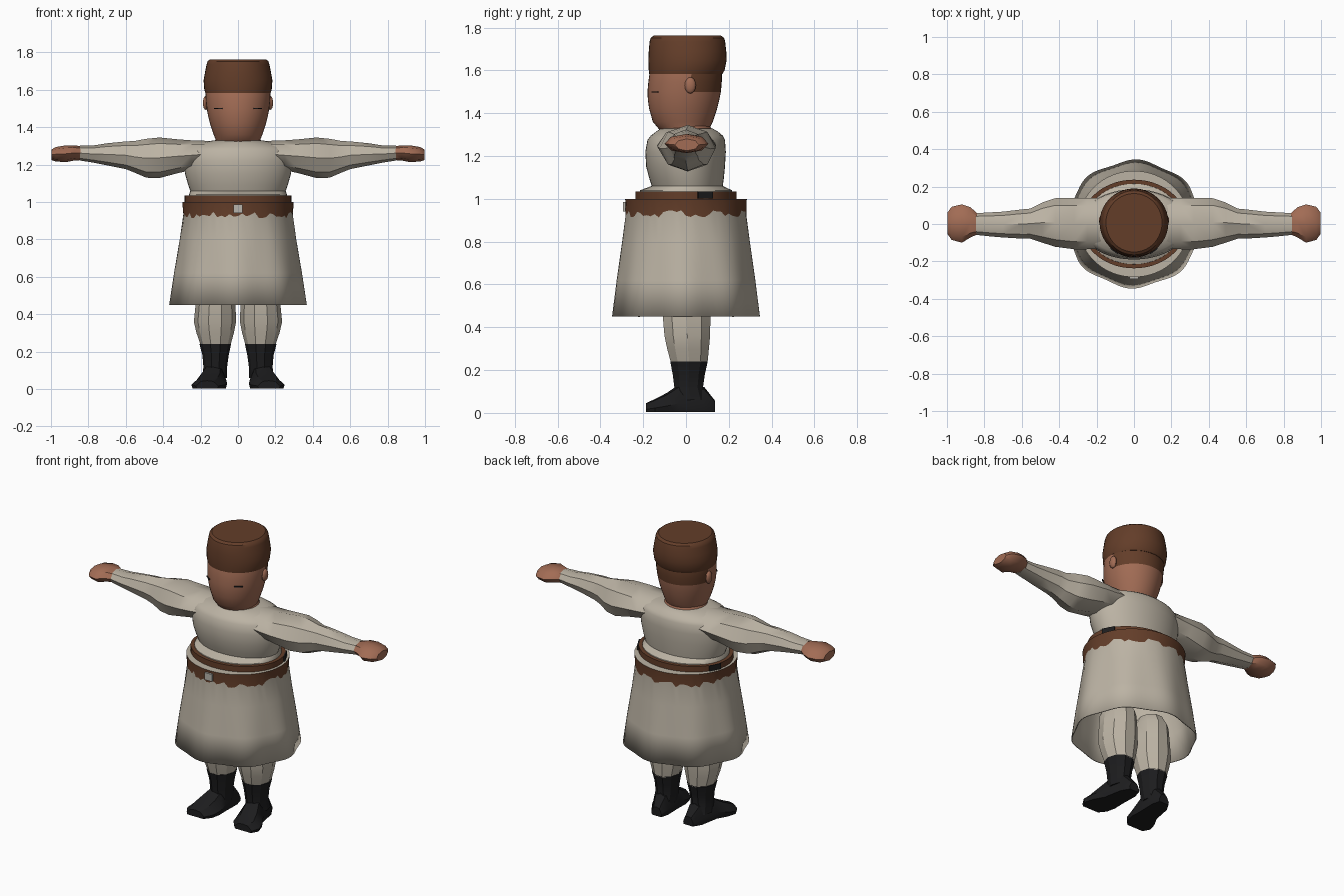
import bpy, bmesh, math, random
from mathutils import Vector, Matrix

if "Cube" in bpy.data.objects:
    bpy.data.objects.remove(bpy.data.objects["Cube"])

random.seed(4)


def material(name, rgb):
    m = bpy.data.materials.new(name)
    m.diffuse_color = (*rgb, 1)
    m.use_nodes = True
    m.node_tree.nodes["Principled BSDF"].inputs["Base Color"].default_value = m.diffuse_color
    return m


CLOTH = material("cream cloth", (0.50, 0.45, 0.37))
SKIN = material("skin", (0.36, 0.15, 0.09))
BROWN = material("brown leather", (0.125, 0.047, 0.022))
BLACK = material("black leather", (0.012, 0.012, 0.013))
METAL = material("pale buckle", (0.48, 0.46, 0.42))


def finish(bm, name, mats, rule=None, angle=35):
    bmesh.ops.recalc_face_normals(bm, faces=bm.faces)
    if rule:
        for f in bm.faces:
            f.material_index = rule(f.calc_center_median())
    me = bpy.data.meshes.new(name)
    bm.to_mesh(me)
    bm.free()
    ob = bpy.data.objects.new(name, me)
    bpy.context.collection.objects.link(ob)
    for m in mats:
        me.materials.append(m)
    bpy.ops.object.select_all(action='DESELECT')
    ob.select_set(True)
    bpy.context.view_layer.objects.active = ob
    bpy.ops.object.shade_smooth_by_angle(angle=math.radians(angle))
    return ob


def skin_rings(rings, cap_start=True, cap_end=True):
    bm = bmesh.new()
    loops = [[bm.verts.new(p) for p in r] for r in rings]
    n = len(loops[0])
    for a, b in zip(loops, loops[1:]):
        for i in range(n):
            j = (i + 1) % n
            bm.faces.new((a[i], a[j], b[j], b[i]))
    if cap_start:
        bm.faces.new(loops[0])
    if cap_end:
        bm.faces.new(loops[-1])
    return bm


def loft(sections, axis, n, phase=0.0):
    """Sections are (position, low a, high a, low b, high b) along an axis."""
    rings = []
    for pos, a0, a1, b0, b1 in sections:
        ring = []
        for i in range(n):
            t = 2 * math.pi * i / n + phase
            a = (a0 + a1) / 2 + (a1 - a0) / 2 * math.cos(t)
            b = (b0 + b1) / 2 + (b1 - b0) / 2 * math.sin(t)
            ring.append({'z': (a, b, pos), 'x': (pos, a, b), 'y': (a, pos, b)}[axis])
        rings.append(ring)
    return skin_rings(rings)


def upright(rows):
    return [(z, -x, x, y0, y1) for z, x, y0, y1 in rows]


def mirrored(bm, side):
    bm.transform(Matrix.Scale(side, 4, (1, 0, 0)))
    return bm


def box(name, size, loc, mat, turn=0):
    bm = bmesh.new()
    bmesh.ops.create_cube(bm, size=1)
    bm.transform(Matrix.Translation(loc) @ Matrix.Rotation(turn, 4, 'Z') @ Matrix.Diagonal((*size, 1)))
    return finish(bm, name, [mat])


# head with face, hair at the back
head = upright([(1.30, .115, -.10, .09), (1.33, .118, -.13, .11), (1.36, .130, -.155, .125),
                (1.42, .150, -.172, .145), (1.46, .160, -.178, .155), (1.50, .167, -.180, .163),
                (1.545, .172, -.176, .167), (1.59, .174, -.170, .168), (1.62, .17, -.16, .16)])
finish(loft(head, 'z', 40), "head", [SKIN, BROWN],
       lambda c: 1 if c.z > 1.50 and c.y > .03 else 0)

# tall round cap
cap = upright([(1.583, .174, -.172, .170), (1.60, .180, -.174, .180), (1.65, .184, -.176, .190),
               (1.69, .177, -.174, .188), (1.735, .168, -.170, .183), (1.752, .163, -.165, .178),
               (1.763, .150, -.150, .163)])
finish(loft(cap, 'z', 40), "cap", [BROWN])

# neck
neck = upright([(1.28, .155, -.145, .14), (1.32, .130, -.13, .125), (1.335, .12, -.115, .115),
                (1.40, .105, -.10, .10)])
finish(loft(neck, 'z', 28), "neck", [SKIN])

# torso
torso = upright([(1.0, .265, -.22, .22), (1.04, .262, -.215, .215), (1.06, .255, -.160, .172),
                 (1.09, .266, -.170, .176), (1.15, .283, -.186, .182), (1.22, .292, -.190, .186),
                 (1.275, .286, -.180, .182), (1.295, .262, -.165, .172), (1.315, .20, -.138, .148),
                 (1.328, .14, -.120, .125)])
finish(loft(torso, 'z', 44), "torso", [CLOTH])

# skirt with a jagged belt edge and a wavy hem
N = 80
jag = [random.uniform(.912, .948) for _ in range(N)]
rings = []
for z, rx, ry in [(1.0, .255, .20), (1.0, .298, .284), (.93, .291, .281), (.80, .309, .296),
                  (.62, .337, .319), (.45, .360, .338)]:
    ring = []
    wave = .03 * (1 - z) / .55
    for i in range(N):
        t = 2 * math.pi * i / N
        k = 1 + wave * math.cos(8 * t + .4) * .8
        ring.append((rx * k * math.cos(t), ry * k * math.sin(t), jag[i] if z == .93 else z))
    rings.append(ring)
skirt = finish(skin_rings(rings, True, False), "skirt", [CLOTH, BROWN],
               lambda c: 1 if .94 < c.z < .99 else 0)
solid = skirt.modifiers.new("thickness", 'SOLIDIFY')
solid.thickness = .006
solid.offset = -1

# raised upper belt, buckle plate
belt = upright([(.995, .284, -.237, .237), (1.035, .284, -.237, .237)])
finish(loft(belt, 'z', 56), "upper_belt", [BROWN])
box("buckle", (.05, .012, .045), (0, -.289, .963), METAL)

for side, tag in ((1, "left"), (-1, "right")):
    # arm sleeve
    sleeve = [(.10, -.13, .14, 1.20, 1.325), (.25, -.135, .14, 1.17, 1.33),
              (.32, -.135, .14, 1.155, 1.335), (.42, -.122, .138, 1.128, 1.345),
              (.49, -.10, .115, 1.130, 1.338), (.555, -.078, .082, 1.158, 1.326),
              (.60, -.078, .078, 1.176, 1.324), (.70, -.072, .066, 1.196, 1.314),
              (.77, -.066, .062, 1.21, 1.303), (.845, -.058, .058, 1.222, 1.301)]
    finish(mirrored(loft(sleeve, 'x', 8), side), tag + "_sleeve", [CLOTH], angle=40)

    # closed hand
    hand = [(.835, -.055, .055, 1.224, 1.298), (.875, -.072, .09, 1.222, 1.303),
            (.92, -.10, .105, 1.213, 1.303), (.975, -.085, .092, 1.217, 1.294),
            (.998, -.052, .06, 1.225, 1.28)]
    finish(mirrored(loft(hand, 'x', 8), side), tag + "_hand", [SKIN], angle=40)

    # trouser leg
    leg = [(.235, .04, .20, -.075, .105), (.30, .022, .222, -.093, .112),
           (.36, .010, .236, -.106, .118), (.46, .014, .226, -.115, .120),
           (.55, .02, .218, -.112, .115), (.61, .05, .19, -.08, .08)]
    finish(mirrored(loft(leg, 'z', 10), side), tag + "_trouser_leg", [CLOTH], angle=30)

    # boot shaft and foot
    shaft = [(.06, .06, .19, -.055, .10), (.12, .058, .185, -.058, .083),
             (.18, .05, .19, -.066, .092), (.24, .037, .206, -.078, .106)]
    finish(mirrored(loft(shaft, 'z', 10), side), tag + "_boot_shaft", [BLACK], angle=30)
    rings = []
    for y, cx, w, top in [(.135, .11, .035, .055), (.085, .118, .058, .118), (-.03, .13, .068, .132),
                          (-.09, .146, .088, .090), (-.145, .16, .09, .062), (-.187, .165, .06, .042)]:
        outline = [(-.92, 0), (.92, 0), (1, .32), (.55, .9), (0, 1), (-.55, .9), (-1, .32)]
        rings.append([(cx + w * u, y, top * v + .003) for u, v in outline])
    finish(mirrored(skin_rings(rings), side), tag + "_boot_foot", [BLACK], angle=30)

    # ear
    bm = bmesh.new()
    bmesh.ops.create_uvsphere(bm, u_segments=14, v_segments=8, radius=1)
    bm.transform(Matrix.Translation((side * .172, .02, 1.53)) @ Matrix.Diagonal((.016, .026, .038, 1)))
    finish(bm, tag + "_ear", [SKIN])

    # closed eye line and belt pouch patch
    box(tag + "_eye", (.05, .006, .005), (side * .105, -.145, 1.50), BLACK, side * .62)
    box(tag + "_belt_patch", (.009, .075, .034), (side * .264, .09, 1.018), BLACK, side * .48)
